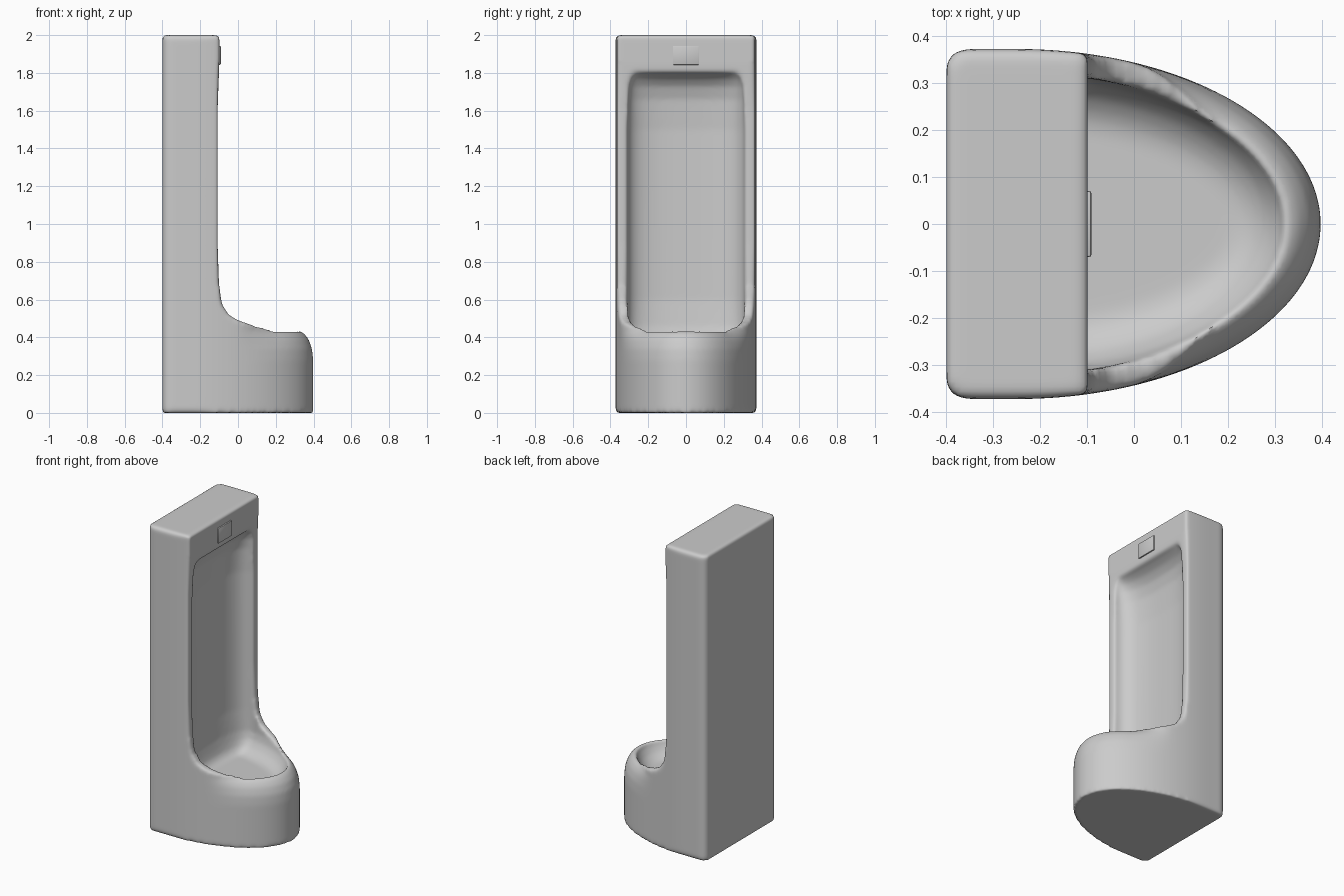
import bpy, bmesh, math

if "Cube" in bpy.data.objects:
    bpy.data.objects.remove(bpy.data.objects["Cube"])

mat = bpy.data.materials.new("grey ceramic")
mat.diffuse_color = (0.6, 0.6, 0.6, 1)
mat.use_nodes = True
mat.node_tree.nodes["Principled BSDF"].inputs["Base Color"].default_value = mat.diffuse_color


def loft(name, rings):
    """Closed solid through a stack of equal-length rings."""
    bm = bmesh.new()
    vs = [[bm.verts.new(p) for p in r] for r in rings]
    n = len(vs[0])
    for a, b in zip(vs, vs[1:]):
        for i in range(n):
            j = (i + 1) % n
            bm.faces.new((a[i], a[j], b[j], b[i]))
    bm.faces.new(vs[0][::-1])
    bm.faces.new(vs[-1])
    bmesh.ops.recalc_face_normals(bm, faces=bm.faces)
    me = bpy.data.meshes.new(name)
    bm.to_mesh(me)
    bm.free()
    ob = bpy.data.objects.new(name, me)
    bpy.context.collection.objects.link(ob)
    return ob


def mirror_y(half):
    """Close an outline given from front tip (y=0) round to the back."""
    return half + [(x, -y) for x, y in reversed(half) if y > 1e-6]


def add_mod(ob, kind, **props):
    bpy.ops.object.select_all(action='DESELECT')
    bpy.context.view_layer.objects.active = ob
    ob.select_set(True)
    m = ob.modifiers.new(kind, kind)
    for k, v in props.items():
        setattr(m, k, v)
    bpy.ops.object.modifier_apply(modifier=m.name)


# outer plan: half ellipse at the front, flat back with rounded corners
def outer_ring(z, a):
    half = []
    for i in range(33):
        t = math.pi / 2 * i / 32
        half.append((-0.25 + 0.648 * math.cos(t), 0.373 * math.sin(t)))
    for i in range(7):
        t = math.pi / 2 * i / 6
        half.append((-0.355 - 0.045 * math.sin(t), 0.333 + 0.04 * math.cos(t)))
    ring = []
    for x, y in mirror_y(half):
        w = min(max(x / 0.25, 0), 1)
        w = w * w * (3 - 2 * w)
        ring.append((x * (1 - a * w), y * (1 - a * w), z))
    return ring


body = loft("urinal_body", [outer_ring(z, a) for z, a in (
    (0, 0), (0.28, 0), (0.34, 0.015), (0.39, 0.06), (0.42, 0.12),
    (0.44, 0.2), (0.6, 0.2), (2.1, 0.2))])

# side profile: low bowl in front, tall column behind
profile = [(-0.6, -0.1), (0.6, -0.1), (0.6, 0.42), (0.3, 0.437), (0.1, 0.457),
           (0.0, 0.49), (-0.05, 0.52), (-0.085, 0.575), (-0.1, 0.68),
           (-0.108, 0.9), (-0.108, 1.6), (-0.099, 1.85), (-0.099, 2.0), (-0.6, 2.0)]
side = loft("side_profile_cutter", [[(x, y, z) for x, z in profile] for y in (-0.6, 0.6)])


# hollow: back niche running down into the basin
def hollow_ring(z, depth, inset):
    half = []
    for i in range(25):
        t = math.radians(74.7) * i / 24
        half.append((-0.25 + (0.575 - inset) * math.cos(t), (0.322 - inset) * math.sin(t)))
    x0, y0 = half[-1]
    for i in range(1, 17):
        t = math.pi / 2 * i / 16
        half.append((x0 - depth * math.sin(t) ** 0.75, max(y0 * math.cos(t) ** 0.75, 0)))
    half[-1] = (x0 - depth, 0)
    return [(x, y, z) for x, y in mirror_y(half)]


hollow = loft("hollow_cutter", [hollow_ring(*r) for r in (
    (0.335, 0.02, 0.11), (0.345, 0.06, 0.075), (0.37, 0.09, 0.04), (0.41, 0.11, 0.012),
    (0.46, 0.125, 0), (0.6, 0.138, 0), (1.5, 0.14, 0), (1.66, 0.125, 0.004),
    (1.73, 0.1, 0.01), (1.77, 0.065, 0.02), (1.80, 0.01, 0.04))])

add_mod(body, 'BOOLEAN', operation='INTERSECT', object=side, solver='EXACT')
add_mod(body, 'BOOLEAN', operation='DIFFERENCE', object=hollow, solver='EXACT')
for c in (side, hollow):
    bpy.data.objects.remove(c)

# soften all edges like glazed ceramic
add_mod(body, 'REMESH', mode='VOXEL', voxel_size=0.011)
add_mod(body, 'SMOOTH', factor=0.5, iterations=10)
body.data.materials.append(mat)
bpy.ops.object.shade_smooth_by_angle(angle=math.radians(50))

# sensor plate
bpy.ops.mesh.primitive_cube_add(size=1, location=(-0.101, 0, 1.893))
plate = bpy.context.object
plate.name = "sensor_plate"
plate.scale = (0.02, 0.14, 0.1)
bpy.ops.object.transform_apply(location=False, rotation=False, scale=True)
add_mod(plate, 'BEVEL', width=0.004, segments=2)
plate.data.materials.append(mat)
bpy.ops.object.shade_smooth_by_angle(angle=math.radians(40))
